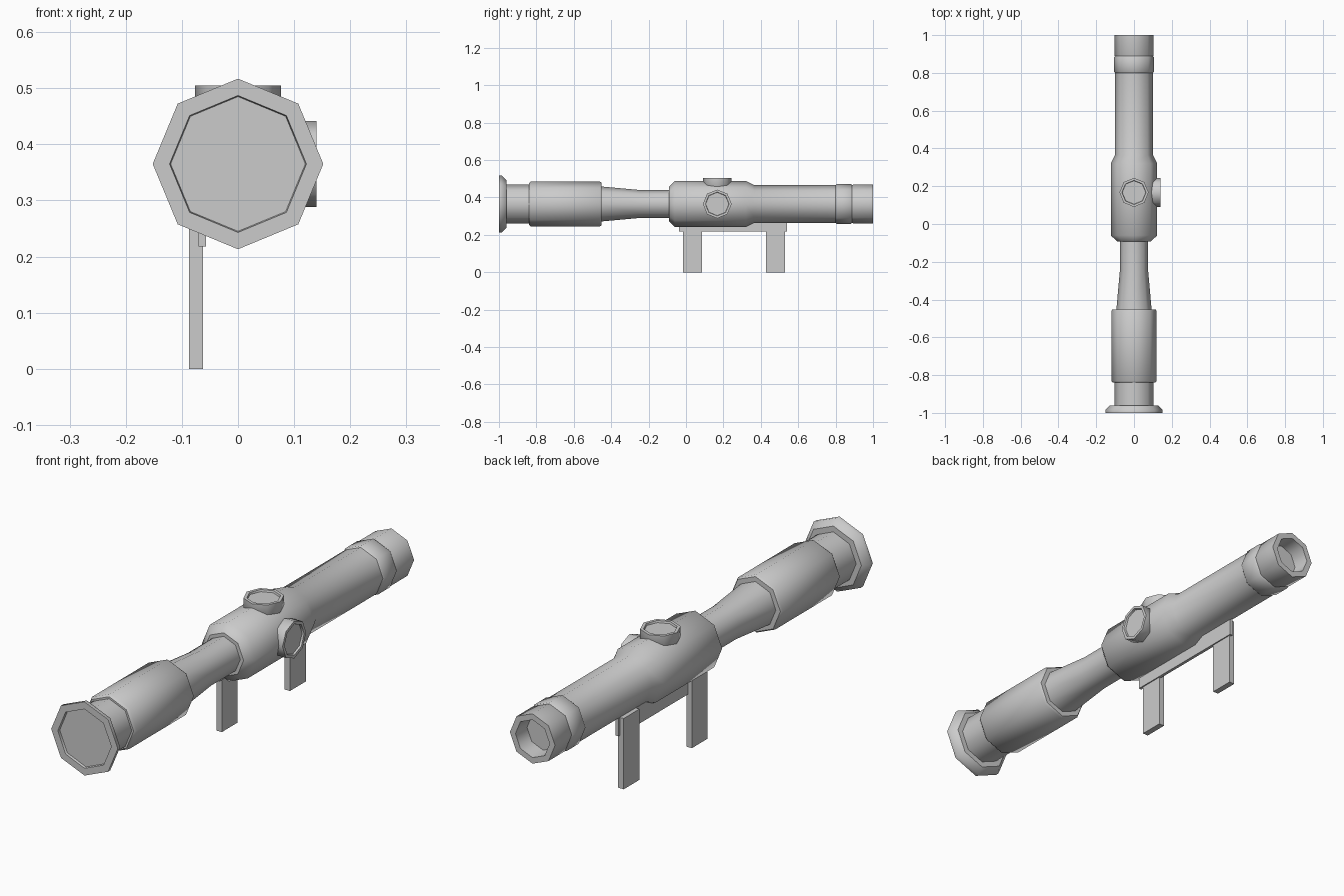
import bpy
import math
from mathutils import Matrix, Vector

cube = bpy.data.objects.get("Cube")
if cube:
    bpy.data.objects.remove(cube, do_unlink=True)

SIDES = 8
AXIS_Z = 0.365          # height of the optical axis

grey = bpy.data.materials.new("light grey")
grey.use_nodes = True
grey.diffuse_color = (0.6, 0.6, 0.6, 1)
grey.node_tree.nodes["Principled BSDF"].inputs["Base Color"].default_value = (0.6, 0.6, 0.6, 1)


def finish(name, verts, faces):
    mesh = bpy.data.meshes.new(name)
    mesh.from_pydata(verts, [], faces)
    mesh.materials.append(grey)
    obj = bpy.data.objects.new(name, mesh)
    bpy.context.collection.objects.link(obj)
    bpy.ops.object.select_all(action='DESELECT')
    obj.select_set(True)
    bpy.context.view_layer.objects.active = obj
    bpy.ops.object.shade_smooth_by_angle(angle=math.radians(46))
    return obj


def turned(name, profile, origin, direction):
    """Eight-sided solid from (distance along axis, radius) rings, capped at both ends."""
    matrix = Matrix.Translation(origin) @ Vector(direction).to_track_quat('Z', 'Y').to_matrix().to_4x4()
    verts, faces = [], []
    for t, r in profile:
        for i in range(SIDES):
            a = math.tau * i / SIDES
            verts.append(matrix @ Vector((r * math.cos(a), r * math.sin(a), t)))
    for k in range(len(profile) - 1):
        for i in range(SIDES):
            j = (i + 1) % SIDES
            a, b = k * SIDES, (k + 1) * SIDES
            faces.append((a + i, a + j, b + j, b + i))
    faces.append(tuple(reversed(range(SIDES))))
    faces.append(tuple(range(len(verts) - SIDES, len(verts))))
    return finish(name, verts, faces)


def box(name, low, high):
    verts = [(x, y, z) for x in (low[0], high[0]) for y in (low[1], high[1]) for z in (low[2], high[2])]
    faces = [(0, 1, 3, 2), (4, 6, 7, 5), (0, 4, 5, 1), (2, 3, 7, 6), (0, 2, 6, 4), (1, 5, 7, 3)]
    return finish(name, verts, faces)


# Tube sections along the optical axis, front to back
sections = {
    "front_flange": [(-0.99, 0.12), (-1.0, 0.122), (-1.0, 0.152), (-0.985, 0.152), (-0.96, 0.128), (-0.96, 0.1)],
    "front_neck": [(-0.97, 0.104), (-0.83, 0.104)],
    "front_barrel": [(-0.84, 0.112), (-0.83, 0.12), (-0.46, 0.12), (-0.452, 0.114)],
    "tapered_tube": [(-0.46, 0.094), (-0.25, 0.075), (-0.08, 0.075)],
    "main_body": [(-0.092, 0.09), (-0.06, 0.123), (0.32, 0.123), (0.365, 0.101), (0.81, 0.101)],
    "rear_ring": [(0.8, 0.101), (0.806, 0.106), (0.882, 0.106), (0.89, 0.1)],
    "rear_cup": [(0.88, 0.097), (0.893, 0.103), (1.0, 0.103), (1.0, 0.078), (0.93, 0.074)],
}
for name, profile in sections.items():
    turned(name, profile, (0, 0, AXIS_Z), (0, 1, 0))

# Adjustment knobs with shallow dished caps
knob = [(0.08, 0.066), (0.098, 0.077), (0.14, 0.077), (0.14, 0.064), (0.132, 0.062)]
turned("top_knob", knob, (0, 0.167, AXIS_Z), (0, 0, 1))
turned("side_knob", knob, (0, 0.167, AXIS_Z), (1, 0, 0))

# Side mount: rail and two legs
box("mount_rail", (-0.07, -0.037, 0.218), (-0.057, 0.54, 0.292))
for name, y in (("front_leg", -0.017), ("rear_leg", 0.427)):
    box(name, (-0.087, y, 0), (-0.062, y + 0.103, 0.292))
